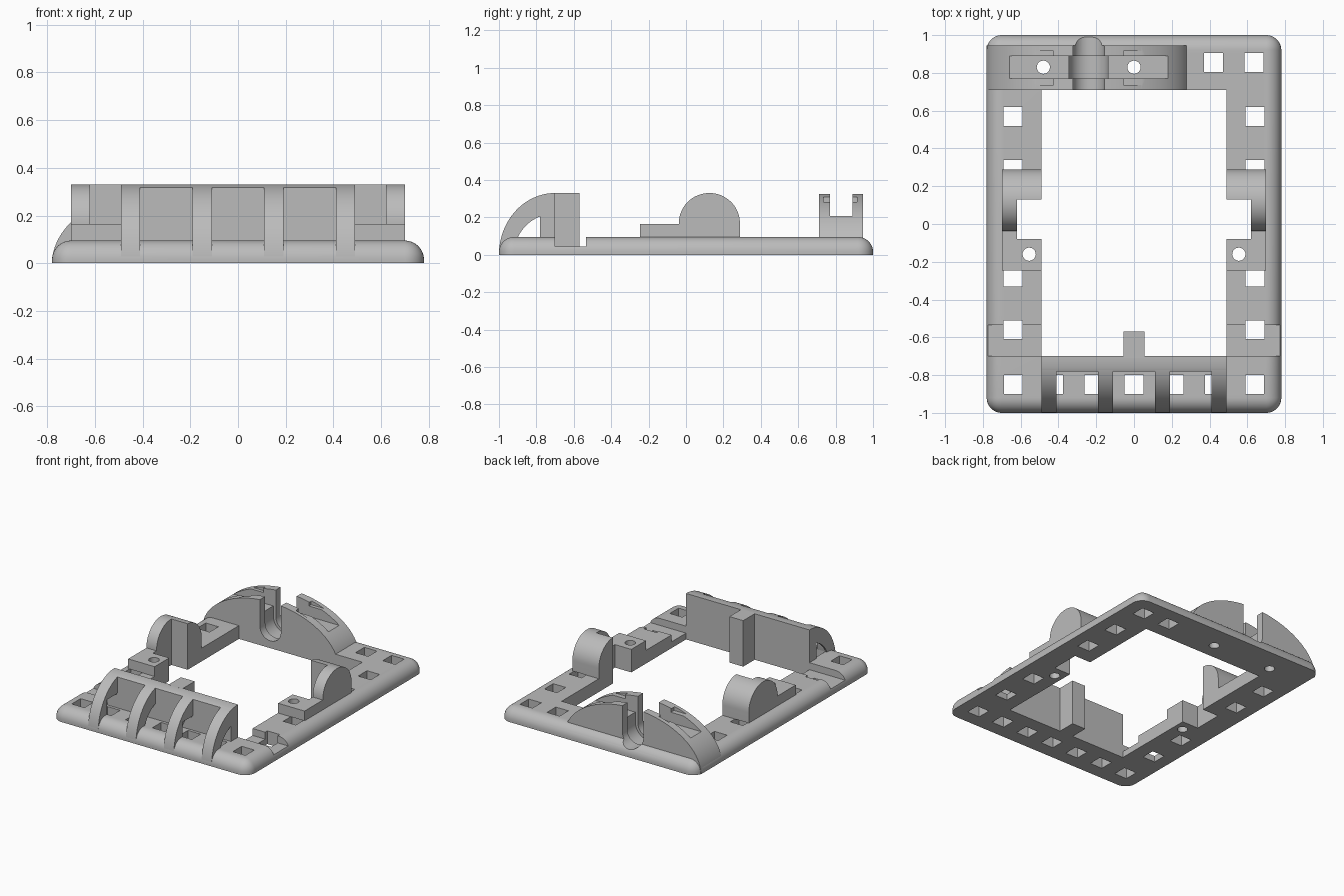
import bpy, bmesh, math
from mathutils import Vector

if "Cube" in bpy.data.objects:
    bpy.data.objects.remove(bpy.data.objects["Cube"], do_unlink=True)

grey = bpy.data.materials.new("plain grey")
grey.use_nodes = True
COLOUR = (0.5, 0.5, 0.5, 1)
grey.diffuse_color = COLOUR
grey.node_tree.nodes["Principled BSDF"].inputs["Base Color"].default_value = COLOUR

cutters = []


def make(name, bm):
    bmesh.ops.recalc_face_normals(bm, faces=bm.faces)
    mesh = bpy.data.meshes.new(name)
    bm.to_mesh(mesh)
    bm.free()
    mesh.materials.append(grey)
    obj = bpy.data.objects.new(name, mesh)
    bpy.context.scene.collection.objects.link(obj)
    return obj


def prism(name, axis, points, lo, hi):
    """Extrude a 2D profile along an axis; x takes (y, z), y takes (x, z), z takes (x, y)."""
    place = {"x": lambda a, b, d: (d, a, b),
             "y": lambda a, b, d: (a, d, b),
             "z": lambda a, b, d: (a, b, d)}[axis]
    bm = bmesh.new()
    face = bm.faces.new([bm.verts.new(place(a, b, lo)) for a, b in points])
    moved = bmesh.ops.extrude_face_region(bm, geom=[face])["geom"]
    step = Vector(place(0, 0, hi - lo))
    bmesh.ops.translate(bm, vec=step, verts=[v for v in moved if isinstance(v, bmesh.types.BMVert)])
    return make(name, bm)


def box(name, x, y, z):
    return prism(name, "z", [(x[0], y[0]), (x[1], y[0]), (x[1], y[1]), (x[0], y[1])], *z)


def arc(cx, cz, rx, rz, start, end, n=32):
    return [(cx + rx * math.cos(math.radians(start + (end - start) * i / n)),
             cz + rz * math.sin(math.radians(start + (end - start) * i / n))) for i in range(n + 1)]


def helper(obj):
    obj.hide_render = True
    cutters.append(obj)
    return obj


def boolean(target, others, operation="DIFFERENCE"):
    for other in others:
        mod = target.modifiers.new("boolean", "BOOLEAN")
        mod.operation, mod.solver, mod.object = operation, "EXACT", other
        graph = bpy.context.evaluated_depsgraph_get()
        mesh = bpy.data.meshes.new_from_object(target.evaluated_get(graph))
        target.modifiers.clear()
        target.data = mesh


def cut_box(x, y, z):
    return helper(box("cutter", x, y, z))


def square_hole(x, y):
    return cut_box((x - 0.05, x + 0.05), (y - 0.05, y + 0.05), (-0.1, 0.2))


def round_hole(x, y):
    return helper(prism("cutter", "z", arc(x, y, 0.035, 0.035, 0, 345, 23), -0.1, 0.5))


def u_slot(radius, y0, y1):
    points = arc(HUMP_X, 0.135, radius, radius, 180, 360, 20)
    return helper(prism("cutter", "y", points + [(HUMP_X + radius, 0.5), (HUMP_X - radius, 0.5)], y0, y1))


HUMP_X = -0.24
TOP = 0.095

# Rounded base plate
bm = bmesh.new()
bmesh.ops.create_cube(bm, size=1)
bmesh.ops.scale(bm, vec=(1.56, 2, TOP), verts=bm.verts)
bmesh.ops.translate(bm, vec=(0, 0, TOP / 2), verts=bm.verts)
edges = [e for e in bm.edges if max(v.co.z for v in e.verts) > 0.01]
bmesh.ops.bevel(bm, geom=edges, offset=0.08, segments=10, profile=0.5, affect="EDGES")
base = make("base_frame", bm)

# Opening, side recesses, edge notches and mounting holes
boolean(base, [cut_box((-0.49, 0.49), (-0.70, 0.71), (-0.1, 0.3))])
bay = cut_box((-0.62, 0.62), (-0.08, 0.13), (-0.1, 0.6))
boolean(base, [bay])
boolean(base, [cut_box(x, (-0.70, -0.535), (0.045, 0.3)) for x in ((-0.9, -0.45), (0.45, 0.9))])
holes = [square_hole(i * 0.213, -0.85) for i in range(-3, 4)]
holes += [square_hole(s * 0.64, y) for s in (-1, 1) for y in (-0.56, -0.28, 0.29, 0.57)]
holes += [square_hole(x, 0.855) for x in (0.42, 0.635)]
screws = [round_hole(x, 0.83) for x in (-0.48, 0)]
side_screws = [round_hole(s * 0.555, -0.16) for s in (-1, 1)]
slot = u_slot(0.083, 0.6, 1.1)
collar = u_slot(0.103, 0.77, 0.89)
boolean(base, holes + screws + side_screws + [slot, collar])

# Front wall with curved top, inner post and four curved ribs
curve = arc(-0.70, 0, 0.30, 0.33, 90, 180)
wall_curve = [p for p in curve if p[0] > -0.78]
parts = [prism("front_wall", "x", wall_curve + [(-0.78, 0.317), (-0.78, 0), (-0.70, 0)], -0.49, 0.49),
         box("wall_post", (-0.055, 0.055), (-0.71, -0.57), (0, 0.33))]
rib = curve + arc(-0.70, 0, 0.22, 0.22, 180, 90)
for i, x in enumerate((-0.49, -0.19, 0.11, 0.41)):
    ribs = prism("front_rib_%d" % (i + 1), "x", rib, x, x + 0.08)
    boolean(ribs, [h for h in holes[:7]])
    parts.append(ribs)

# Side brackets: round-topped cheek with a drilled step in front
for side, s in (("left", 1), ("right", -1)):
    lo, hi = sorted((s * 0.49, s * 0.70))
    outline = arc(0.125, 0.17, 0.163, 0.16, 0, 180) + [(-0.038, TOP), (0.288, TOP)]
    cheek = prism(side + "_cheek", "x", outline, lo, hi)
    step = box(side + "_step", (lo, hi), (-0.245, -0.03), (TOP, 0.165))
    boolean(cheek, [bay])
    boolean(step, [bay] + side_screws)
    parts += [cheek, step]

# Rear arched clamp with a groove, cable slot and captive nut pockets
clamp = prism("rear_clamp", "y", arc(HUMP_X, 0, 0.54, 0.33, 0, 180, 64), 0.71, 0.945)
groove = cut_box((-0.9, 0.5), (0.77, 0.89), (0.207, 0.5))
pockets = [cut_box(x, (0.735, 0.915), (0.282, 0.31)) for x in ((-0.65, -0.42), (-0.06, 0.17))]
boolean(clamp, [groove] + pockets + [slot, collar] + screws)
parts += [base, clamp]

for obj in cutters:
    bpy.data.objects.remove(obj, do_unlink=True)

# Smooth curved faces, keeping hard edges crisp
bpy.ops.object.select_all(action="DESELECT")
for obj in parts:
    obj.select_set(True)
bpy.context.view_layer.objects.active = base
bpy.ops.object.shade_smooth_by_angle(angle=math.radians(30))
